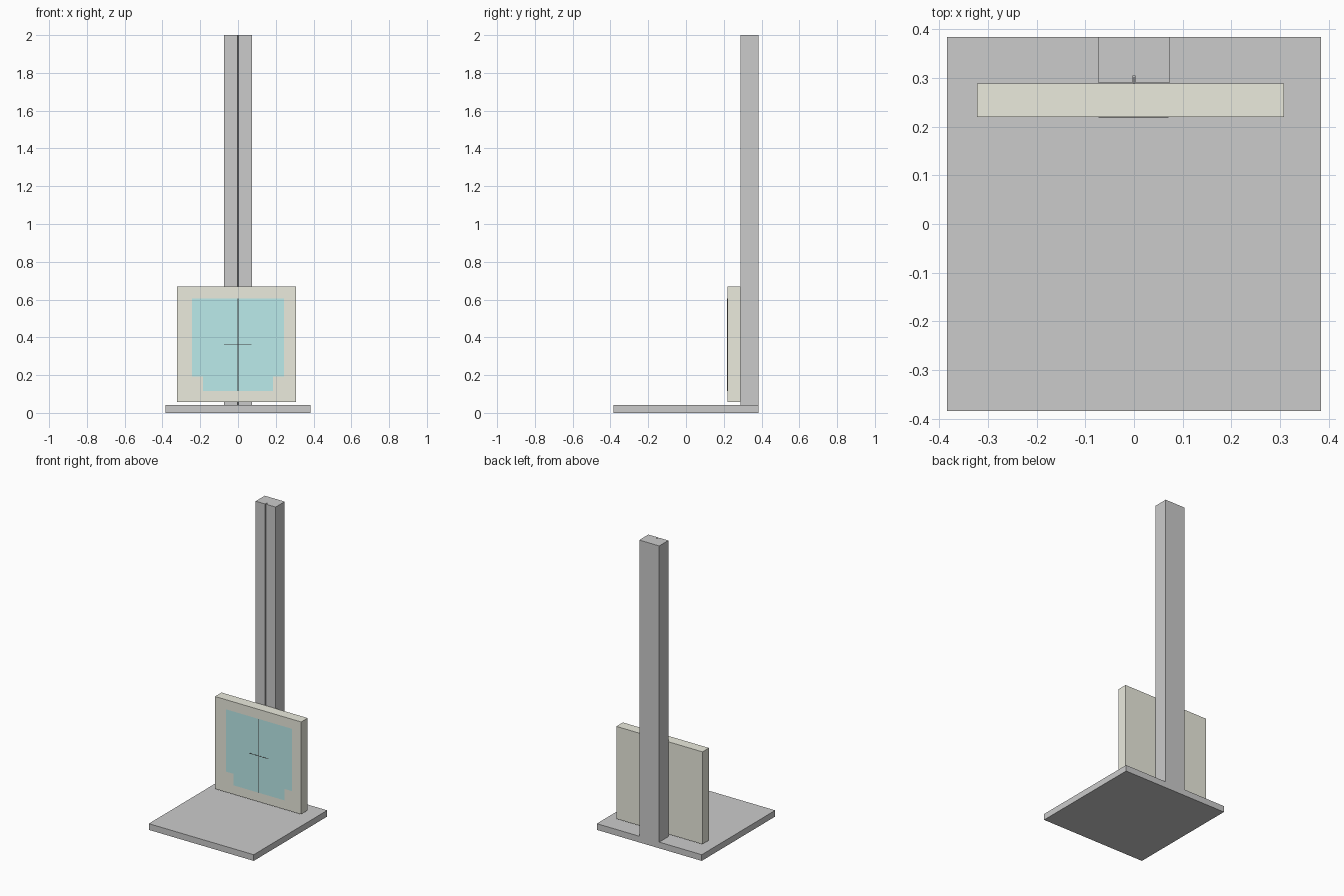
import bpy
import math

if "Cube" in bpy.data.objects:
    bpy.data.objects.remove(bpy.data.objects["Cube"])


def material(name, color):
    m = bpy.data.materials.new(name)
    m.diffuse_color = color
    m.use_nodes = True
    m.node_tree.nodes["Principled BSDF"].inputs["Base Color"].default_value = m.diffuse_color
    return m


def make(name, verts, faces, mat=None):
    mesh = bpy.data.meshes.new(name)
    mesh.from_pydata(verts, [], faces)
    mesh.update()
    ob = bpy.data.objects.new(name, mesh)
    bpy.context.collection.objects.link(ob)
    if mat:
        mesh.materials.append(mat)
    return ob


def prism(name, outline, z0, z1, mat=None):
    """Extrude a counter-clockwise xy outline from z0 to z1."""
    n = len(outline)
    verts = [(x, y, z) for z in (z0, z1) for x, y in outline]
    faces = [tuple(reversed(range(n))), tuple(range(n, 2 * n))]
    faces += [(i, (i + 1) % n, n + (i + 1) % n, n + i) for i in range(n)]
    return make(name, verts, faces, mat)


def box(name, x0, x1, y0, y1, z0, z1, mat=None):
    return prism(name, [(x0, y0), (x1, y0), (x1, y1), (x0, y1)], z0, z1, mat)


cream = material("cream", (0.83, 0.83, 0.73, 1))
cyan = material("cyan", (0.50, 0.83, 0.83, 1))
dark = material("dark", (0.05, 0.05, 0.05, 1))

# Floor plate
box("base_plate", -0.384, 0.384, -0.384, 0.384, 0, 0.041)

# Column with a round-bottomed guide groove down its front
r, front, back, half = 0.003, 0.289, 0.384, 0.073
arc = [(-r * math.cos(math.pi * i / 8), 0.302 + r * math.sin(math.pi * i / 8))
       for i in range(9)]
prism("column", [(-half, front), (-r, front)] + arc +
      [(r, front), (half, front), (half, back), (-half, back)], 0.041, 2.0)

# Receptor panel and the slider that carries it in the groove
box("receptor_panel", -0.322, 0.308, 0.22, 0.288, 0.057, 0.668, cream)
box("slider", -0.0025, 0.0025, 0.286, 0.301, 0.40, 0.545)

# Flat stepped exposure field on the panel front
y = 0.2192
field = [(-0.185, 0.117), (0.185, 0.117), (0.185, 0.193), (0.243, 0.193),
         (0.243, 0.605), (-0.243, 0.605), (-0.243, 0.193), (-0.185, 0.193)]
make("exposure_field", [(x, y, z) for x, z in field], [tuple(range(8))], cyan)

# Centring cross
box("cross_vertical", -0.0015, 0.0015, 0.2178, 0.219, 0.117, 0.605, dark)
box("cross_horizontal", -0.073, 0.071, 0.2178, 0.219, 0.359, 0.362, dark)
